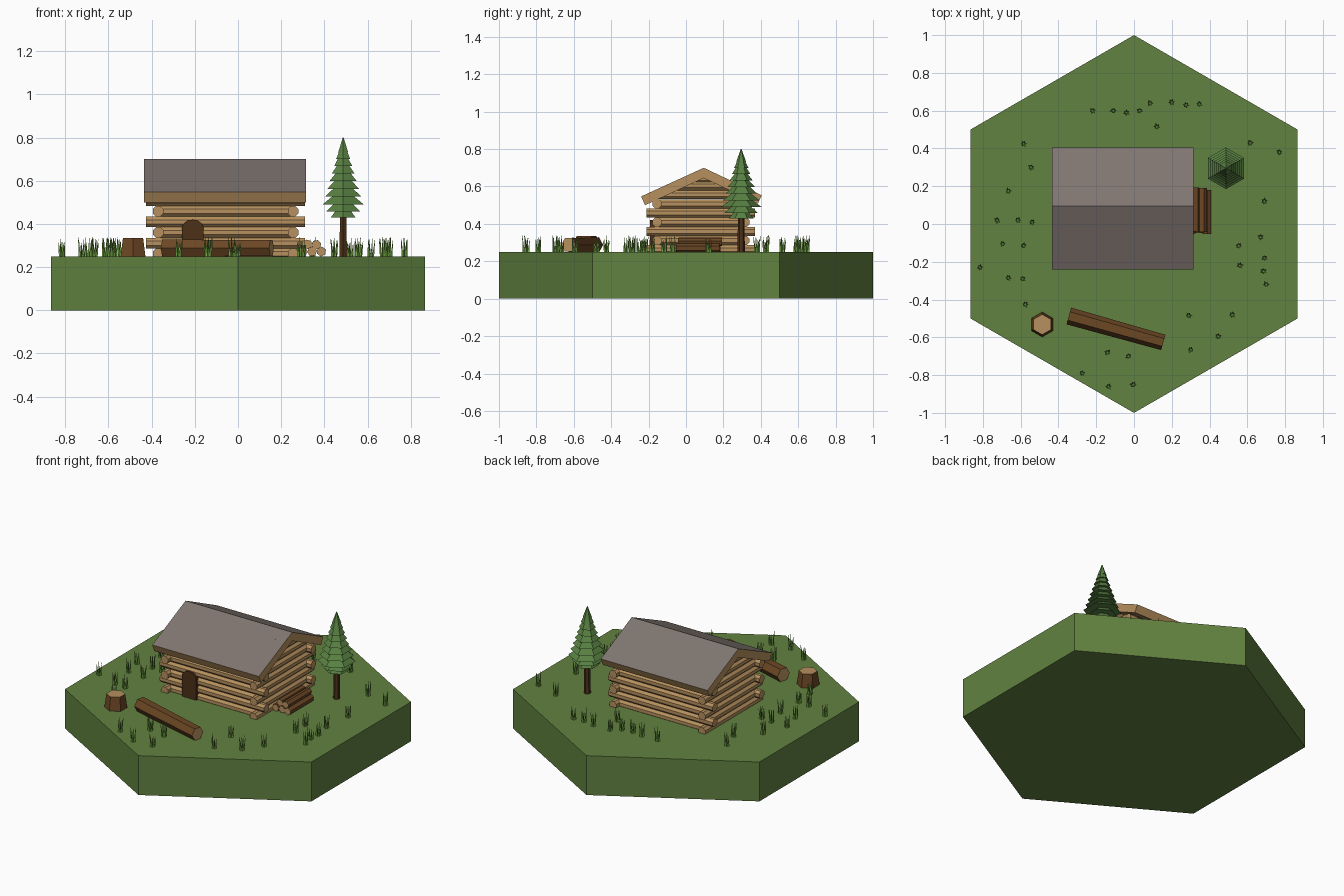
import bpy, bmesh, math, random
from mathutils import Vector

if "Cube" in bpy.data.objects:
    bpy.data.objects.remove(bpy.data.objects["Cube"])

random.seed(4)


def mat(name, r, g, b):
    m = bpy.data.materials.new(name)
    lin = [((c / 255 + 0.055) / 1.055) ** 2.4 for c in (r, g, b)]
    m.diffuse_color = (*lin, 1)
    m.use_nodes = True
    m.node_tree.nodes["Principled BSDF"].inputs["Base Color"].default_value = m.diffuse_color
    return m


TURF = mat("turf green", 97, 130, 64)
WOOD = mat("light wood", 182, 144, 94)
SLATE = mat("roof grey", 128, 118, 113)
BARK = mat("bark brown", 108, 71, 36)
DARK = mat("dark brown", 76, 49, 24)
LEAF = mat("pine green", 88, 128, 66)
GRASS = mat("grass green", 124, 178, 74)


def finish(bm, name, mats):
    bmesh.ops.recalc_face_normals(bm, faces=bm.faces[:])
    me = bpy.data.meshes.new(name)
    bm.to_mesh(me)
    bm.free()
    for m in mats:
        me.materials.append(m)
    ob = bpy.data.objects.new(name, me)
    bpy.context.collection.objects.link(ob)
    return ob


def prism(bm, p, q, r0, r1, n, phase=0.0):
    """n-sided frustum from p to q; end caps get material 1."""
    p, q = Vector(p), Vector(q)
    d = (q - p).normalized()
    if abs(d.z) > 0.8:
        u, v = Vector((1, 0, 0)), Vector((0, 1, 0))
    else:
        u = d.cross(Vector((0, 0, 1))).normalized()
        v = u.cross(d)
    rings = []
    for c, r in ((p, r0), (q, r1)):
        ring = []
        for i in range(n):
            a = phase + i * math.tau / n
            ring.append(bm.verts.new(c + (u * math.cos(a) + v * math.sin(a)) * r))
        rings.append(ring)
    for i in range(n):
        j = (i + 1) % n
        bm.faces.new((rings[0][i], rings[0][j], rings[1][j], rings[1][i]))
    for ring in rings:
        bm.faces.new(ring).material_index = 1


def extrude(bm, pts, vec):
    """Closed 3D profile pushed along vec."""
    a = [bm.verts.new(p) for p in pts]
    b = [bm.verts.new(Vector(p) + Vector(vec)) for p in pts]
    bm.faces.new(a)
    bm.faces.new(b[::-1])
    for i in range(len(a)):
        j = (i + 1) % len(a)
        bm.faces.new((a[i], b[i], b[j], a[j]))


PT = math.pi / 2   # hexagon corner toward +y
G = 0.25           # ground height

# Hexagonal ground tile
bm = bmesh.new()
prism(bm, (0, 0, 0), (0, 0, G), 1, 1, 6, PT)
finish(bm, "ground_tile", [TURF, TURF])

# Log walls: long and short logs alternate at the corners
X0, X1, Y0, Y1, OVER, R = -0.37, 0.255, -0.155, 0.315, 0.055, 0.0265
bm = bmesh.new()
for k in range(6):
    z = 0.262 + 0.049 * k
    ox = OVER if k % 2 else 0
    oy = OVER if not k % 2 else 0
    for y in (Y0, Y1):
        prism(bm, (X0 - ox, y, z), (X1 + ox, y, z), R, R, 8, math.pi / 8)
    for x in (X0, X1):
        prism(bm, (x, Y0 - oy, z), (x, Y1 + oy, z), R, R, 8, math.pi / 8)
# Gable logs shorten toward the ridge
for z in (0.556, 0.603, 0.643):
    h = (0.675 - z) / 0.46
    for x in (X0, X1):
        prism(bm, (x, 0.09 - h, z), (x, 0.09 + h, z), R * 0.95, R * 0.95, 8, math.pi / 8)
finish(bm, "log_walls", [WOOD, WOOD])

# Pitched roof: grey on top, wood on edges and underside
bm = bmesh.new()
prof = [(-0.24, 0.547), (0.095, 0.70), (0.405, 0.553),
        (0.384, 0.508), (0.095, 0.645), (-0.219, 0.50)]
extrude(bm, [(-0.435, y, z) for y, z in prof], (0.75, 0, 0))
roof = finish(bm, "roof", [WOOD, SLATE])
for f in roof.data.polygons:
    if f.normal.z > 0.5:
        f.material_index = 1

# Arched door
bm = bmesh.new()
door = [(-0.26, G), (-0.16, G)]
for a in range(0, 181, 30):
    t = math.radians(a)
    door.append((-0.21 + 0.05 * math.cos(t), 0.382 + 0.038 * math.sin(t)))
extrude(bm, [(x, -0.192, z) for x, z in door], (0, 0.04, 0))
finish(bm, "door", [DARK])

# Firewood stack beside the wall
bm = bmesh.new()
for x, z in ((0.30, 0.272), (0.343, 0.272), (0.386, 0.272), (0.322, 0.305), (0.363, 0.303)):
    e = random.uniform(-0.008, 0.008)
    prism(bm, (x, -0.047 + e, z), (x, 0.187 + e, z), 0.023, 0.023, 6, random.random())
finish(bm, "firewood", [BARK, WOOD])

# Fallen log
bm = bmesh.new()
prism(bm, (-0.345, -0.487, 0.288), (0.155, -0.627, 0.288), 0.046, 0.042, 6)
finish(bm, "fallen_log", [BARK, WOOD])

# Tree stump
bm = bmesh.new()
prism(bm, (-0.486, -0.532, G - 0.005), (-0.486, -0.532, 0.335), 0.067, 0.054, 6, PT)
finish(bm, "stump", [BARK, WOOD])

# Pine tree: trunk and stacked hexagonal skirts
TX, TY = 0.487, 0.295
bm = bmesh.new()
prism(bm, (TX, TY, G - 0.005), (TX, TY, 0.46), 0.02, 0.017, 6, PT)
finish(bm, "pine_trunk", [DARK, DARK])
bm = bmesh.new()
for z, r in ((0.43, 0.066), (0.458, 0.09), (0.49, 0.11), (0.526, 0.098), (0.562, 0.085),
             (0.598, 0.073), (0.633, 0.061), (0.667, 0.049), (0.70, 0.038)):
    prism(bm, (TX, TY, z), (TX, TY, z + 0.046), r, r * 0.42, 6, PT)
prism(bm, (TX, TY, 0.73), (TX, TY, 0.80), 0.027, 0.002, 6, PT)
finish(bm, "pine_foliage", [LEAF, LEAF])

# Grass tufts of thin leaning blades
SPOTS = [(-.22, .60), (-.11, .60), (-.04, .59), (.03, .60), (.085, .64), (.20, .645),
         (.275, .63), (.345, .635), (.12, .515), (-.585, .425), (-.545, .30), (-.665, .175),
         (-.725, .02), (-.615, .02), (-.54, .01), (-.695, -.105), (-.585, -.115),
         (-.815, -.23), (-.665, -.285), (-.59, -.29), (-.575, -.425), (-.14, -.68),
         (-.03, -.70), (-.275, -.79), (-.135, -.86), (-.005, -.85), (.30, -.665),
         (.445, -.595), (.29, -.485), (.52, -.48), (.615, .43), (.77, .38), (.69, .12),
         (.67, -.07), (.555, -.115), (.56, -.22), (.69, -.18), (.685, -.25), (.70, -.32)]
bm = bmesh.new()
for x, y in SPOTS:
    turn = random.uniform(0, math.tau)
    for i in range(6):
        a = turn + i * math.tau / 6
        c, s = math.cos(a), math.sin(a)
        h = random.uniform(0.055, 0.09)
        lean = random.uniform(0.012, 0.02)
        base = (x + 0.009 * c, y + 0.009 * s, G - 0.002)
        prism(bm, base, (x + lean * c, y + lean * s, G + h), 0.006, 0.0008, 3, a)
finish(bm, "grass_tufts", [GRASS, GRASS])
